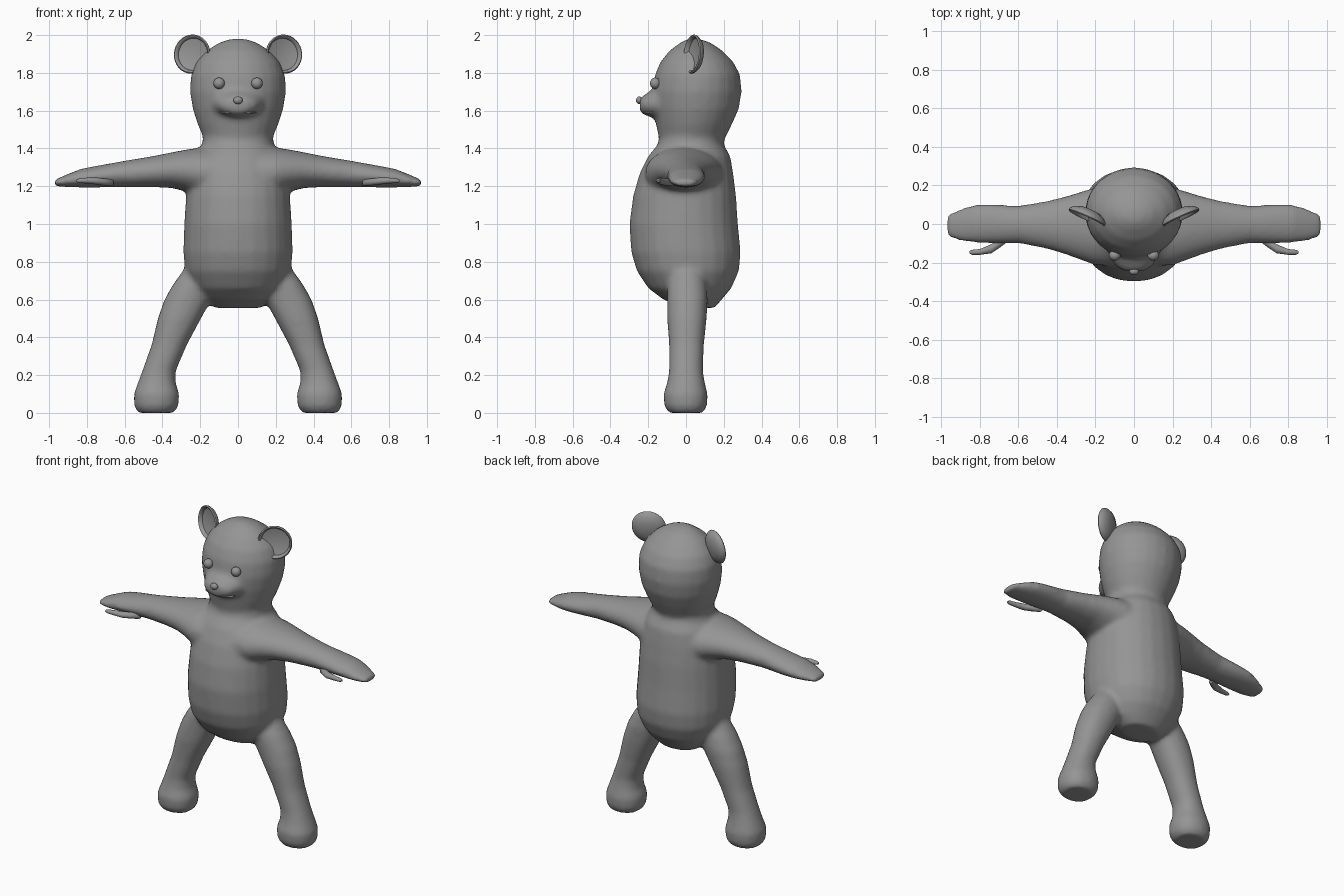
import bpy
import bmesh
import math
from mathutils import Matrix, Vector

cube = bpy.data.objects.get("Cube")
if cube:
    bpy.data.objects.remove(cube, do_unlink=True)

GREY = (0.3, 0.3, 0.3, 1)
fur = bpy.data.materials.new("grey_fur")
fur.use_nodes = True
fur.diffuse_color = GREY
fur.node_tree.nodes["Principled BSDF"].inputs["Base Color"].default_value = GREY


def loft(bm, rows, axis, side=1, power=2.0, sides=24):
    """Skin oval rings; each row is (position, low a, high a, low b, high b)."""
    rings = []
    for pos, a_low, a_high, b_low, b_high in rows:
        ring = []
        for i in range(sides):
            angle = math.tau * i / sides
            c, s = math.cos(angle), math.sin(angle)
            c = math.copysign(abs(c) ** (2 / power), c)
            s = math.copysign(abs(s) ** (2 / power), s)
            a = (a_low + a_high) / 2 + c * (a_high - a_low) / 2
            b = (b_low + b_high) / 2 + s * (b_high - b_low) / 2
            point = {"x": (pos, a, b), "y": (a, pos, b), "z": (a, b, pos)}[axis]
            ring.append(bm.verts.new((point[0] * side, point[1], point[2])))
        rings.append(ring)
    for lower, upper in zip(rings, rings[1:]):
        for i in range(sides):
            j = (i + 1) % sides
            bm.faces.new((lower[i], lower[j], upper[j], upper[i]))
    bm.faces.new(rings[0])
    bm.faces.new(rings[-1])


def finish(name, bm, sharp_angle=60):
    """Turn a bmesh into a smooth grey object."""
    bmesh.ops.recalc_face_normals(bm, faces=bm.faces)
    mesh = bpy.data.meshes.new(name)
    bm.to_mesh(mesh)
    bm.free()
    mesh.materials.append(fur)
    obj = bpy.data.objects.new(name, mesh)
    bpy.context.collection.objects.link(obj)
    bpy.ops.object.select_all(action="DESELECT")
    obj.select_set(True)
    bpy.context.view_layer.objects.active = obj
    bpy.ops.object.shade_smooth_by_angle(angle=math.radians(sharp_angle))
    return obj


def ball(name, centre, size):
    bm = bmesh.new()
    bmesh.ops.create_uvsphere(bm, u_segments=20, v_segments=12, radius=1)
    bmesh.ops.scale(bm, vec=size, verts=bm.verts)
    bmesh.ops.translate(bm, vec=centre, verts=bm.verts)
    finish(name, bm)


def mirrored(half_rows):
    """Expand (position, half width, low, high) rows to symmetric ring rows."""
    return [(p, -w, w, low, high) for p, w, low, high in half_rows]


torso = mirrored([
    (.555, .12, -.02, .15), (.6, .19, -.12, .19), (.66, .24, -.2, .24),
    (.75, .28, -.26, .28), (.85, .29, -.29, .29), (1, .285, -.3, .275),
    (1.15, .275, -.28, .265), (1.27, .26, -.245, .25), (1.36, .23, -.2, .235),
    (1.42, .19, -.15, .2), (1.5, .18, -.13, .19),
])
head = mirrored([
    (1.4, .17, -.13, .18), (1.46, .185, -.145, .21), (1.53, .215, -.16, .245),
    (1.61, .24, -.175, .28), (1.7, .255, -.18, .295), (1.79, .25, -.165, .287),
    (1.86, .22, -.135, .25), (1.92, .165, -.085, .19), (1.96, .1, -.03, .13),
    (1.98, .04, .01, .07),
])
snout = mirrored([
    (-.05, .17, 1.5, 1.78), (-.13, .145, 1.54, 1.74), (-.18, .12, 1.565, 1.71),
    (-.22, .095, 1.575, 1.685), (-.245, .055, 1.595, 1.665),
])
arm = [
    (.1, -.22, .2, 1.12, 1.41), (.2, -.215, .19, 1.14, 1.405),
    (.27, -.19, .17, 1.17, 1.395), (.35, -.16, .145, 1.19, 1.38),
    (.45, -.13, .12, 1.195, 1.36), (.6, -.1, .095, 1.195, 1.335),
    (.75, -.1, .103, 1.193, 1.308), (.83, -.098, .1, 1.193, 1.293),
    (.9, -.09, .08, 1.195, 1.265), (.97, -.065, .05, 1.2, 1.235),
]
leg = [
    (.0, .34, .53, -.09, .09), (.035, .315, .55, -.115, .112),
    (.1, .31, .552, -.12, .115), (.16, .33, .53, -.1, .1),
    (.22, .33, .508, -.09, .09), (.36, .27, .458, -.09, .095),
    (.5, .195, .425, -.1, .11), (.6, .14, .39, -.1, .115),
    (.68, .1, .345, -.1, .11), (.77, .08, .28, -.08, .09),
]

# Body, head and limbs blended into one skin
bm = bmesh.new()
loft(bm, torso, "z", power=2.15)
loft(bm, head, "z")
loft(bm, snout, "y")
for side in (-1, 1):
    loft(bm, arm, "x", side)
    loft(bm, leg, "z", side, power=2.2)
body = finish("body", bm)
remesh = body.modifiers.new("blend", "REMESH")
remesh.mode = "VOXEL"
remesh.voxel_size = 0.014
remesh.use_smooth_shade = True
soften = body.modifiers.new("soften", "SMOOTH")
soften.factor = 0.5
soften.iterations = 10

# Muzzle details
ball("nose", (0, -.247, 1.655), (.025, .018, .02))
bm = bmesh.new()
loft(bm, mirrored([(-.15, .1, 1.578, 1.605), (-.205, .095, 1.578, 1.602),
                   (-.225, .06, 1.584, 1.6)]), "y")
finish("lower_lip", bm)

thumb = [
    (.66, -.095, -.05, 1.2, 1.235), (.7, -.125, -.075, 1.203, 1.24),
    (.74, -.152, -.105, 1.208, 1.245), (.8, -.16, -.13, 1.215, 1.245),
    (.84, -.16, -.134, 1.217, 1.241), (.855, -.153, -.14, 1.222, 1.234),
]
# Dished ear outline, (radius, depth), from the domed back to the hollow front
ear_profile = [
    (0, -.028), (.05, -.024), (.085, -.01), (.102, .008), (.104, .018),
    (.098, .024), (.09, .02), (.085, .002), (.05, -.006), (0, -.008),
]

for side, label in ((-1, "right"), (1, "left")):
    ball(label + "_eye", (side * .1, -.163, 1.745), (.03, .028, .03))

    bm = bmesh.new()
    loft(bm, thumb, "x", side, sides=16)
    finish(label + "_thumb", bm)

    bm = bmesh.new()
    points = [bm.verts.new((r, 0, d)) for r, d in ear_profile]
    edges = [bm.edges.new(pair) for pair in zip(points, points[1:])]
    bmesh.ops.spin(bm, geom=points + edges, cent=(0, 0, 0), axis=(0, 0, 1),
                   angle=math.tau, steps=32, use_duplicate=False)
    bmesh.ops.remove_doubles(bm, verts=bm.verts, dist=0.0005)
    facing = Vector((side * .45, -1, .1)).to_track_quat("Z", "Y").to_matrix().to_4x4()
    place = Matrix.Translation((side * .237, .05, 1.898))
    bmesh.ops.transform(bm, matrix=place @ facing, verts=bm.verts)
    finish(label + "_ear", bm, 50)
